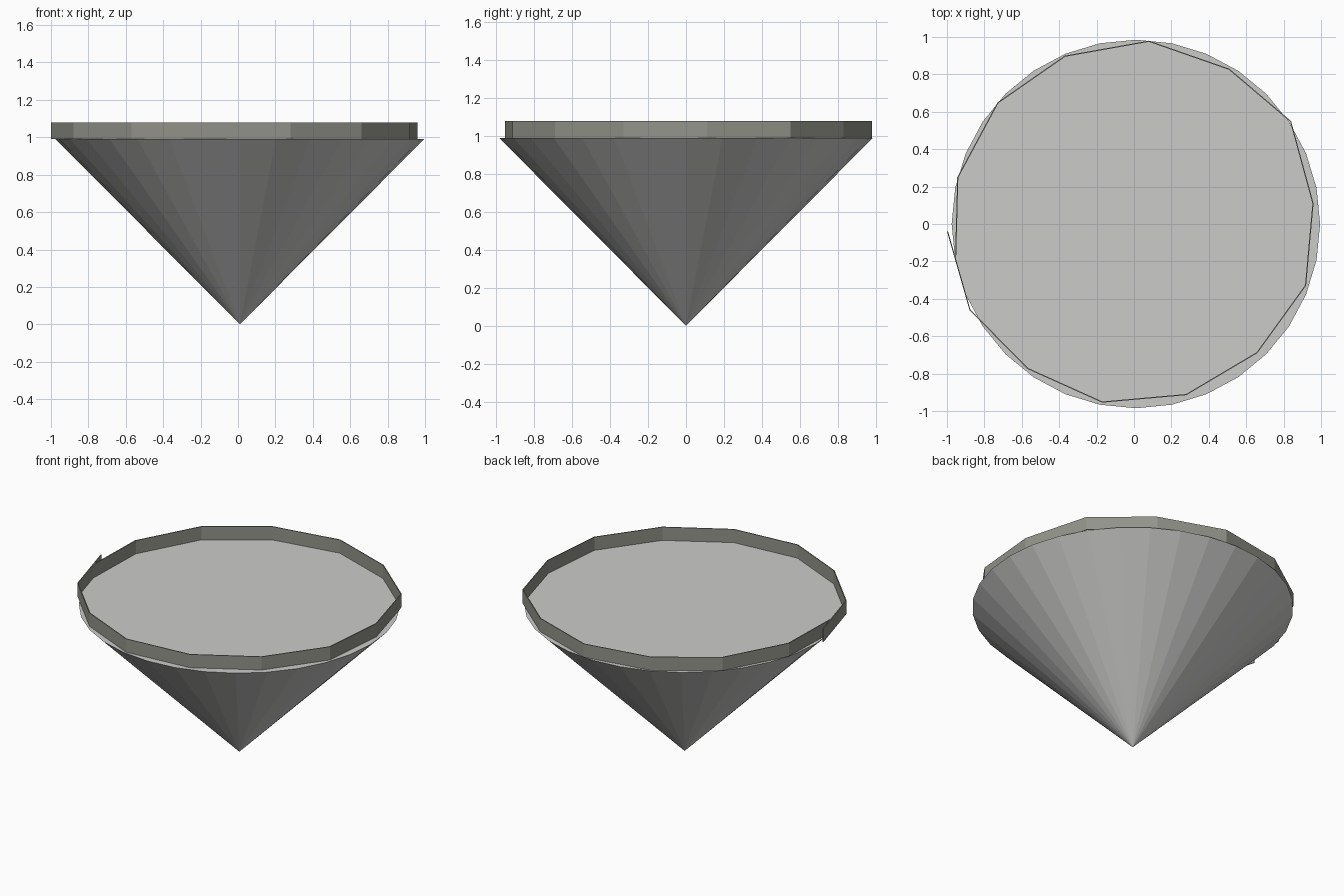
import bpy, bmesh, math

if "Cube" in bpy.data.objects:
    bpy.data.objects.remove(bpy.data.objects["Cube"])


def material(name, rgb):
    m = bpy.data.materials.new(name)
    m.diffuse_color = (*rgb, 1)
    m.use_nodes = True
    m.node_tree.nodes["Principled BSDF"].inputs["Base Color"].default_value = m.diffuse_color
    return m


def add_object(name, bm, mat):
    me = bpy.data.meshes.new(name)
    bm.to_mesh(me)
    bm.free()
    me.materials.append(mat)
    ob = bpy.data.objects.new(name, me)
    bpy.context.collection.objects.link(ob)
    return ob


light_grey = material("light grey", (0.60, 0.60, 0.59))
olive_grey = material("olive grey", (0.29, 0.295, 0.255))

# Inverted 32-sided cone with a closed flat top
SIDES, R, TOP, CX = 32, 0.985, 0.99, 0.01
bm = bmesh.new()
tip = bm.verts.new((CX, 0, 0))
ring = [bm.verts.new((CX + R * math.cos(2 * math.pi * i / SIDES),
                      R * math.sin(2 * math.pi * i / SIDES), TOP))
        for i in range(SIDES)]
for i in range(SIDES):
    bm.faces.new((tip, ring[(i + 1) % SIDES], ring[i]))
bm.faces.new(ring)
add_object("cone_body", bm, light_grey)

# Rim: a hand-laid chain of flat panels whose two ends cross at the left
path = [(-1.0, -0.04), (-0.88, -0.46), (-0.57, -0.775), (-0.17, -0.955),
        (0.28, -0.915), (0.66, -0.69), (0.92, -0.33), (0.96, 0.11),
        (0.84, 0.55), (0.51, 0.83), (0.08, 0.98), (-0.37, 0.90),
        (-0.73, 0.65), (-0.945, 0.25), (-0.957, -0.19)]
bm = bmesh.new()
rows = [[bm.verts.new((x, y, z)) for x, y in path] for z in (0.99, 1.065, 1.08)]
for low, high in zip(rows, rows[1:]):
    for i in range(len(path) - 1):
        bm.faces.new((low[i], low[i + 1], high[i + 1], high[i]))
rim = add_object("rim_band", bm, olive_grey)
solid = rim.modifiers.new("thickness", 'SOLIDIFY')
solid.thickness = 0.006
solid.offset = -1
